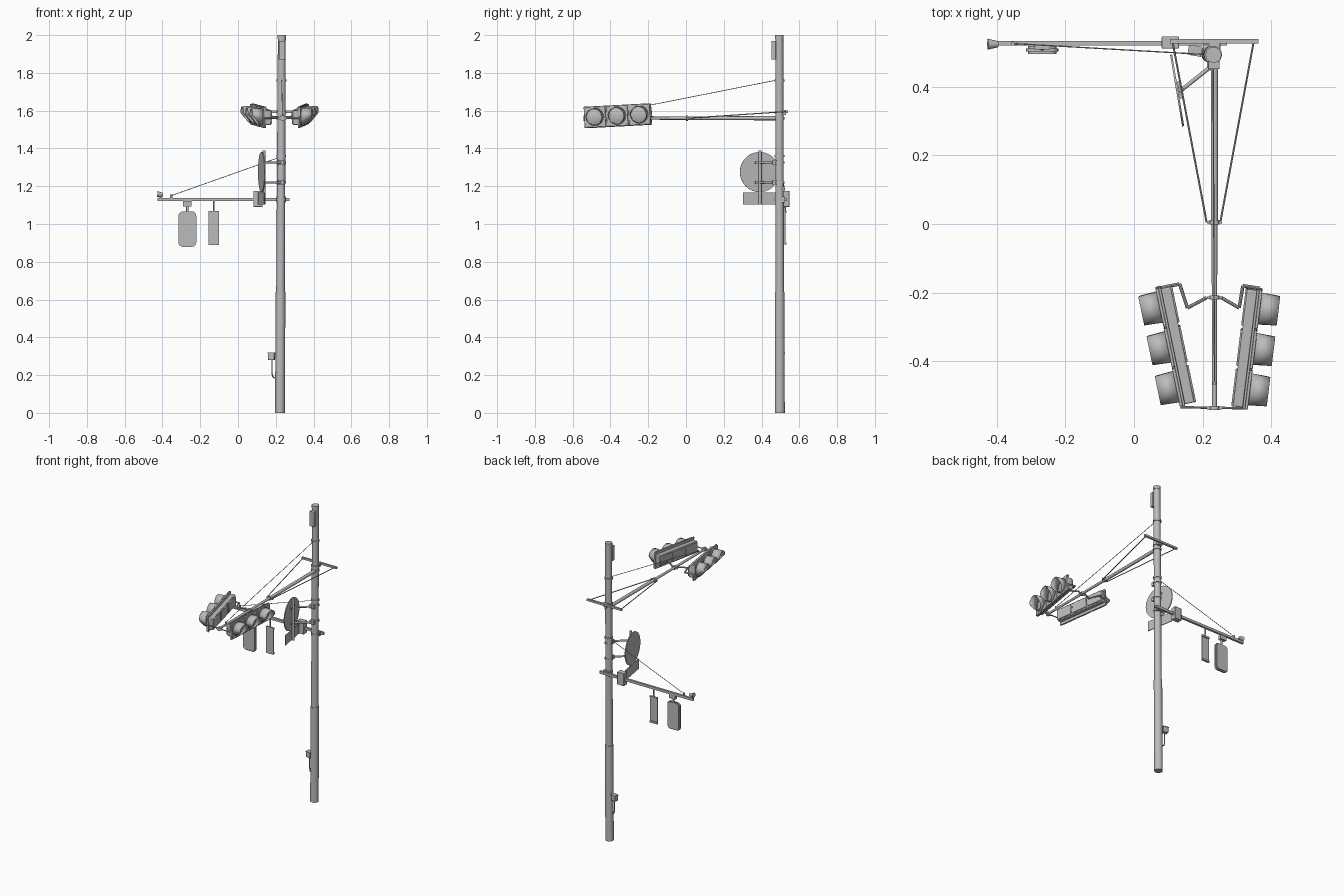
import bpy, bmesh, math
from mathutils import Matrix, Vector

cube = bpy.data.objects.get("Cube")
if cube:
    bpy.data.objects.remove(cube, do_unlink=True)

# Single painted-metal colour
grey = bpy.data.materials.new("grey_metal")
grey.use_nodes = True
COLOUR = (0.5, 0.5, 0.5, 1)
grey.diffuse_color = COLOUR
grey.node_tree.nodes["Principled BSDF"].inputs["Base Color"].default_value = COLOUR


def finish(name, bm, matrix=None):
    bmesh.ops.recalc_face_normals(bm, faces=bm.faces)
    mesh = bpy.data.meshes.new(name)
    bm.to_mesh(mesh)
    bm.free()
    obj = bpy.data.objects.new(name, mesh)
    bpy.context.collection.objects.link(obj)
    mesh.materials.append(grey)
    if matrix:
        obj.matrix_world = matrix
    bpy.ops.object.select_all(action='DESELECT')
    obj.select_set(True)
    bpy.context.view_layer.objects.active = obj
    bpy.ops.object.shade_smooth_by_angle(angle=math.radians(35))
    return obj


def box(name, centre, size, yaw=0, matrix=Matrix(), bevel=0):
    bm = bmesh.new()
    bmesh.ops.create_cube(bm, size=1, matrix=Matrix.Diagonal((*size, 1)))
    obj = finish(name, bm, matrix @ Matrix.Translation(centre) @ Matrix.Rotation(math.radians(yaw), 4, 'Z'))
    if bevel:
        mod = obj.modifiers.new("edge_bevel", 'BEVEL')
        mod.width, mod.segments = bevel, 2
    return obj


def rod(name, a, b, r1, r2=None, sides=16, matrix=Matrix()):
    a, b = Vector(a), Vector(b)
    bm = bmesh.new()
    bmesh.ops.create_cone(bm, cap_ends=True, segments=sides, radius1=r1,
                          radius2=r1 if r2 is None else r2, depth=(b - a).length)
    turn = (b - a).to_track_quat('Z', 'Y').to_matrix().to_4x4()
    return finish(name, bm, matrix @ Matrix.Translation((a + b) / 2) @ turn)


def path(name, points, r, sides=8):
    for a, b in zip(points, points[1:]):
        rod(name, a, b, r, sides=sides)


def pole_at(z, dy=0):
    return Vector((0.222 + 0.005 * z, 0.497 - 0.0015 * z + dy, z))


# Stepped pole, cap and clamp bands
rod("lower_pole", pole_at(0), pole_at(0.64), 0.026, sides=32)
rod("upper_pole", pole_at(0.63), pole_at(1.99), 0.023, 0.021, 32)
rod("pole_cap", pole_at(1.98), pole_at(2.0), 0.023, sides=32)
for z in (1.13, 1.22, 1.325, 1.36, 1.56, 1.59, 1.76):
    rod("clamp_band", pole_at(z - 0.006), pole_at(z + 0.006), 0.026, sides=32)
box("top_equipment_box", (0.233, 0.464, 1.92), (0.034, 0.024, 0.1), bevel=0.002)

# Service box and conduit near the ground
box("service_box", (0.178, 0.506, 0.30), (0.034, 0.026, 0.04), yaw=-10, bevel=0.002)
box("service_box_lid", (0.178, 0.506, 0.318), (0.04, 0.03, 0.005), yaw=-10)
rod("service_box_mount", (0.19, 0.504, 0.3), (0.21, 0.5, 0.3), 0.008)
path("service_conduit", [(0.18, 0.506, 0.285), (0.18, 0.506, 0.21), (0.185, 0.504, 0.19), (0.204, 0.5, 0.18)], 0.0035)

# Signal arm with its crossbar and stays
ARM_X, ARM_Z = 0.235, 1.56
rod("signal_arm", (ARM_X, 0.49, ARM_Z), (ARM_X, 0.0, ARM_Z), 0.011, 0.010)
rod("signal_arm_outer", (ARM_X, 0.01, ARM_Z), (ARM_X, -0.54, ARM_Z), 0.0085, 0.007)
box("crossbar", (0.234, 0.533, 1.595), (0.258, 0.013, 0.013))
box("crossbar_bracket", (0.234, 0.52, 1.59), (0.03, 0.02, 0.025))
for y in (0.005, -0.215, -0.537):
    rod("arm_collar", (ARM_X, y - 0.006, ARM_Z), (ARM_X, y + 0.006, ARM_Z), 0.014)
    box("collar_lugs", (ARM_X, y, ARM_Z), (0.044, 0.008, 0.012))
for side in (-1, 1):
    rod("arm_stay", (0.231 + side * 0.118, 0.53, 1.595), (0.232 + side * 0.02, 0.005, ARM_Z), 0.0028, sides=8)
rod("upper_stay", (0.231, 0.47, 1.76), (ARM_X, -0.465, 1.575), 0.0018, sides=8)
rod("stay_anchor", (ARM_X, -0.465, 1.555), (ARM_X, -0.465, 1.58), 0.005)


def visor(matrix, y):
    # Tunnel hood, long at the top and cut away below
    bm = bmesh.new()
    rings = []
    steps = 32
    for i in range(steps):
        t = 2 * math.pi * i / steps
        s = math.sin(t)
        reach = 0.012 + 0.042 * min(1, max(0, (s + 1) / 1.2))
        rings.append([bm.verts.new((x, y + r * math.cos(t), r * s))
                      for x, r in ((0.022, 0.047), (0.024 + reach, 0.044))])
    for a, b in zip(rings, rings[1:] + rings[:1]):
        bm.faces.new((a[0], b[0], b[1], a[1]))
    obj = finish("signal_visor", bm, matrix)
    obj.modifiers.new("thickness", 'SOLIDIFY').thickness = 0.003


def signal_head(centre, yaw, tilt):
    m = (Matrix.Translation(centre) @ Matrix.Rotation(math.radians(yaw), 4, 'Z')
         @ Matrix.Rotation(math.radians(tilt), 4, 'X'))
    box("signal_housing", (-0.005, 0, 0), (0.03, 0.345, 0.08), matrix=m, bevel=0.004)
    box("signal_frame", (0.012, 0, 0), (0.008, 0.354, 0.114), matrix=m, bevel=0.002)
    for i in (-1, 0, 1):
        y = i * 0.119
        box("signal_door", (0.019, y, 0), (0.01, 0.114, 0.108), matrix=m, bevel=0.003)
        box("signal_back_panel", (-0.021, y, 0), (0.008, 0.108, 0.068), matrix=m, bevel=0.003)
        rod("signal_lens", (0.02, y, 0), (0.029, y, 0), 0.043, 0.03, 32, m)
        visor(m, y)


signal_head((0.33, -0.362, 1.573), -7, 3)
signal_head((0.1215, -0.354, 1.573), 191.7, -3)

# Hangers joining the signal heads to the arm
hangers = {
    "right_hanger": [(0.212, -0.215), (0.156, -0.245), (0.133, -0.175), (0.075, -0.187)],
    "left_hanger": [(0.255, -0.215), (0.307, -0.245), (0.318, -0.18), (0.368, -0.188)],
}
for name, pts in hangers.items():
    path(name, [(x, y, 1.568) for x, y in pts], 0.005)
rod("signal_tip_rod", (0.136, -0.535, ARM_Z), (0.325, -0.538, ARM_Z), 0.0035, sides=8)

# Sign arm, its clamp box, stay and end camera
box("sign_arm", (-0.077, 0.528, 1.13), (0.698, 0.014, 0.017))
box("sign_arm_clamp", (0.106, 0.53, 1.133), (0.05, 0.036, 0.085), bevel=0.003)
box("sign_arm_bracket", (0.228, 0.515, 1.13), (0.05, 0.02, 0.03))
rod("sign_arm_stay", (-0.354, 0.527, 1.15), (0.225, 0.494, 1.355), 0.0018, sides=8)
rod("stay_eye", (-0.354, 0.527, 1.135), (-0.354, 0.527, 1.155), 0.006)
rod("camera_hood", (-0.427, 0.525, 1.158), (-0.397, 0.525, 1.155), 0.016, 0.009)
rod("camera_stem", (-0.41, 0.527, 1.13), (-0.41, 0.527, 1.155), 0.005)

# Hanging rounded lamp box
lamp = Vector((-0.268, 0.508, 0.973))
for name, size, radius in (("lamp_box", (0.084, 0.024, 0.178), 0.02), ("lamp_rim", (0.094, 0.01, 0.188), 0.024)):
    bm = bmesh.new()
    bmesh.ops.create_cube(bm, size=1, matrix=Matrix.Diagonal((*size, 1)))
    corners = [e for e in bm.edges if abs(e.verts[0].co.y - e.verts[1].co.y) > 0.005]
    bmesh.ops.bevel(bm, geom=corners, offset=radius, segments=5, affect='EDGES', profile=0.5)
    finish(name, bm, Matrix.Translation(lamp))
box("lamp_mount", (-0.268, 0.52, 1.107), (0.045, 0.022, 0.028))
rod("lamp_stem", (-0.268, 0.512, 1.06), (-0.268, 0.515, 1.1), 0.006)

# Hanging narrow sign with rails at both ends
box("narrow_sign", (-0.128, 0.523, 0.98), (0.056, 0.005, 0.18))
for z in (0.897, 1.063):
    box("narrow_sign_rail", (-0.128, 0.528, z), (0.056, 0.008, 0.012))
rod("narrow_sign_stem", (-0.128, 0.526, 1.06), (-0.128, 0.526, 1.125), 0.004)

# Round sign and plate on a post beside the pole
SIGN_YAW = 9.5
sign = Matrix.Translation((0.126, 0.39, 1.275)) @ Matrix.Rotation(math.radians(SIGN_YAW), 4, 'Z')
rod("round_sign", (-0.003, 0, 0), (0.003, 0, 0), 0.106, sides=48, matrix=sign)
box("sign_plate", (0, 0.005, -0.14), (0.005, 0.19, 0.066), matrix=sign)
rod("sign_post", (0.012, 0, -0.172), (0.012, 0, 0.115), 0.008, matrix=sign)
for z in (1.22, 1.325):
    rod("sign_bracket", (0.137, 0.39, z), (0.225, 0.46, z), 0.006)
    box("sign_rail", (0.008, 0, z - 1.275), (0.008, 0.05, 0.014), matrix=sign)
    box("pole_clamp", (0.228, 0.468, z), (0.03, 0.022, 0.026))
